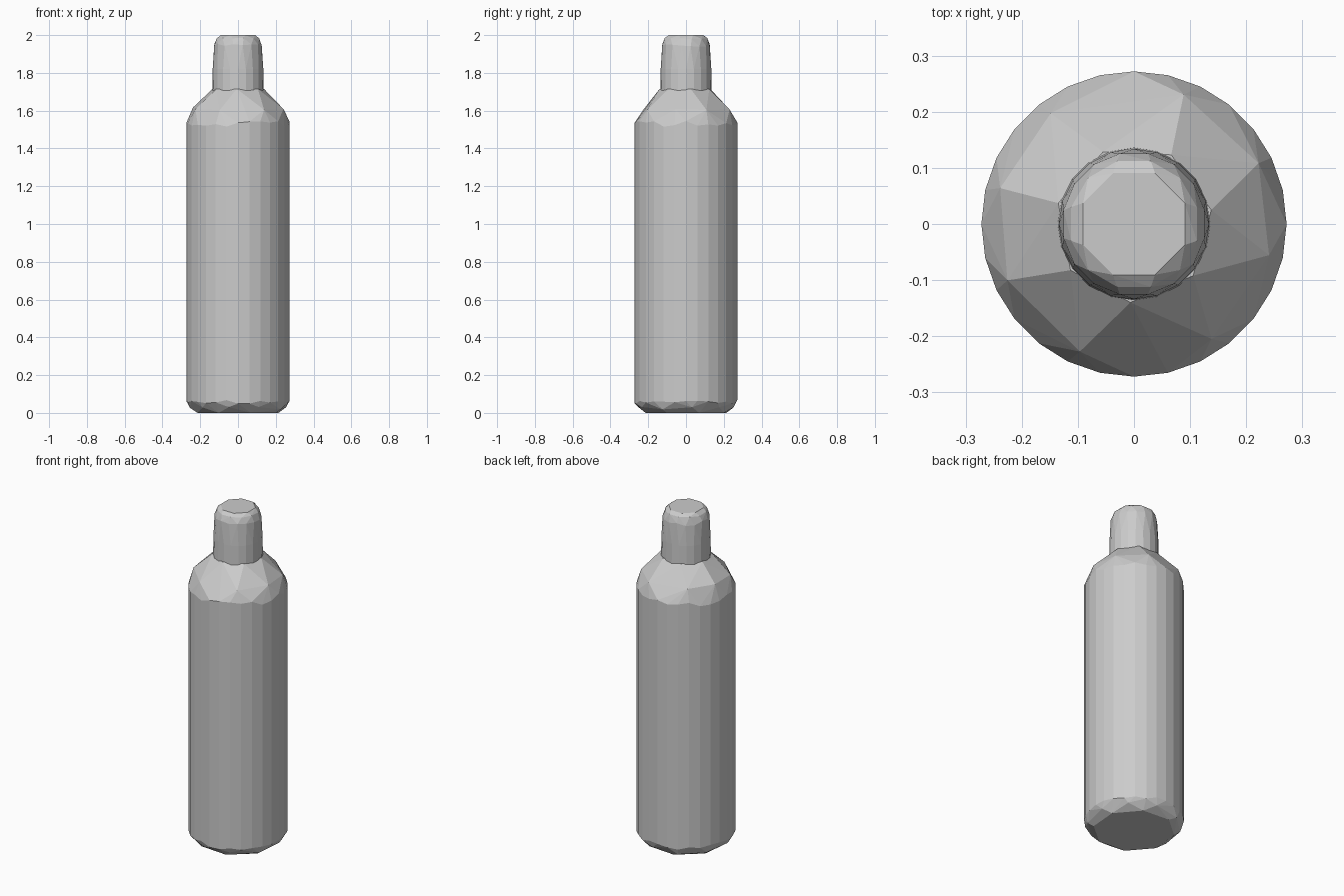
import bpy, bmesh, math, random

random.seed(4)
cube = bpy.data.objects.get("Cube")
if cube:
    bpy.data.objects.remove(cube, do_unlink=True)

grey = bpy.data.materials.new("plain grey")
grey.use_nodes = True
colour = (0.6, 0.6, 0.6, 1)
grey.diffuse_color = colour
grey.node_tree.nodes["Principled BSDF"].inputs["Base Color"].default_value = colour


def ring(sides, radius, z, turn=0.0, wobble=0.0):
    """Points on a circle; wobble makes the heights uneven."""
    step = 2 * math.pi / sides
    return [(radius * math.cos(step * (i + turn)),
             radius * math.sin(step * (i + turn)),
             z + random.uniform(-wobble, wobble)) for i in range(sides)]


def faceted_hull(name, points):
    """Wrap a convex, flat-shaded skin around the points."""
    bm = bmesh.new()
    for p in points:
        bm.verts.new(p)
    bmesh.ops.convex_hull(bm, input=bm.verts[:])
    loose = [v for v in bm.verts if not v.link_faces]
    bmesh.ops.delete(bm, geom=loose, context='VERTS')
    bmesh.ops.dissolve_limit(bm, angle_limit=math.radians(1),
                             verts=bm.verts[:], edges=bm.edges[:])
    bmesh.ops.recalc_face_normals(bm, faces=bm.faces[:])
    mesh = bpy.data.meshes.new(name)
    bm.to_mesh(mesh)
    bm.free()
    mesh.materials.append(grey)
    obj = bpy.data.objects.new(name, mesh)
    bpy.context.collection.objects.link(obj)
    return obj


# Body: flat base, rounded lower edge, straight wall, coarse shoulder
shoulder_angles = (69, 26, -13, -56, -113, -156, 165, 127)
shoulder = [(0.247 * math.cos(math.radians(a)), 0.247 * math.sin(math.radians(a)),
             1.61 + random.uniform(-0.008, 0.008)) for a in shoulder_angles]
faceted_hull("bottle_body",
             ring(8, 0.225, 0.0, 0.4)
             + ring(10, 0.257, 0.025, 0.2, 0.008)
             + ring(28, 0.272, 0.06, 0, 0.012)
             + ring(28, 0.272, 1.53, 0, 0.015)
             + shoulder
             + ring(7, 0.14, 1.715, 0.2))

# Cap: slightly tapered sleeve with a softened, faceted top edge
faceted_hull("bottle_cap",
             ring(20, 0.136, 1.705)
             + ring(20, 0.134, 1.82)
             + ring(16, 0.128, 1.945, 0.5, 0.008)
             + ring(12, 0.116, 1.982, 0.5, 0.004)
             + ring(8, 0.098, 2.0, 0.5))
